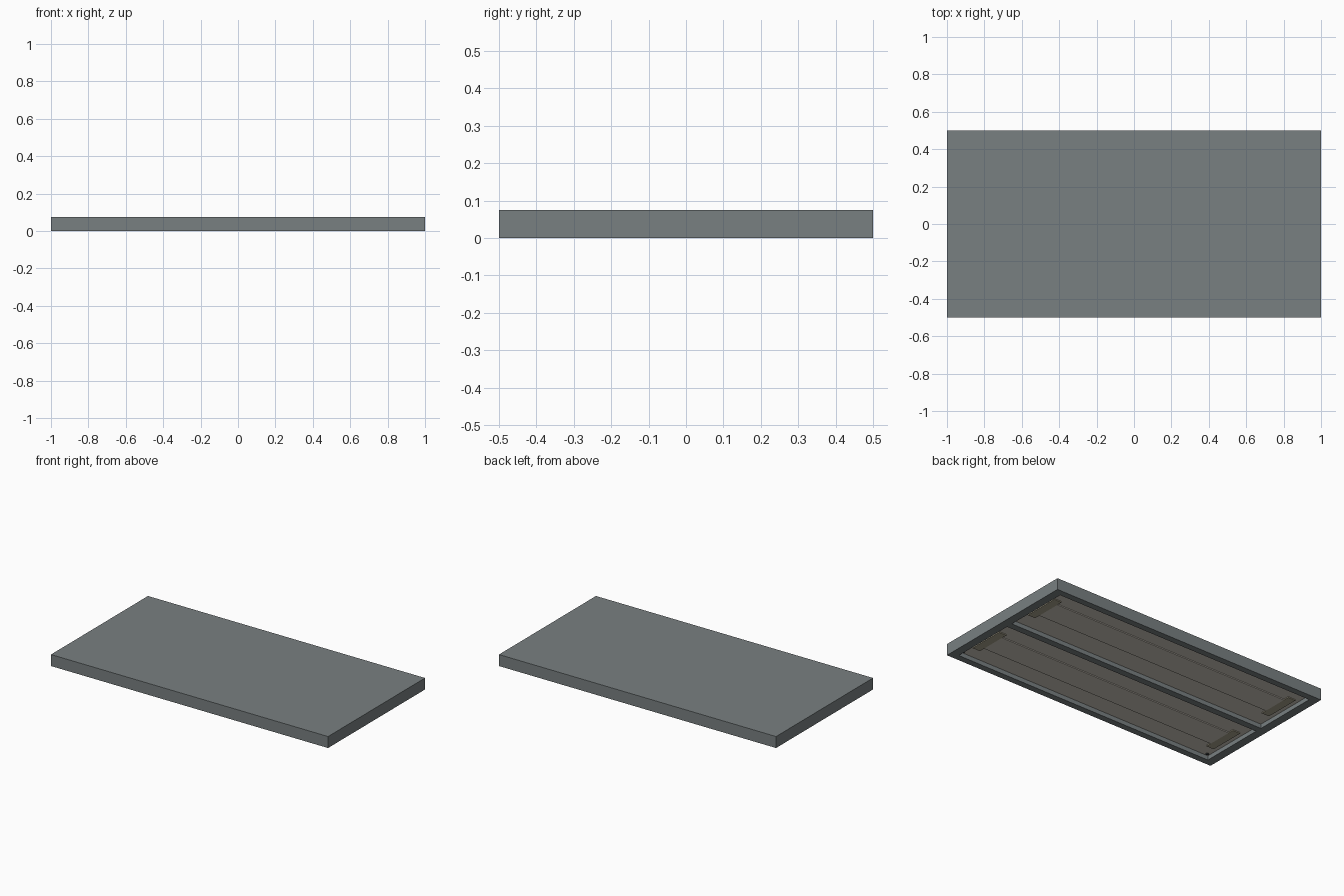
import bpy, bmesh
from mathutils import Matrix

if "Cube" in bpy.data.objects:
    bpy.data.objects.remove(bpy.data.objects["Cube"])


def material(name, rgb):
    m = bpy.data.materials.new(name)
    m.diffuse_color = (*rgb, 1)
    m.use_nodes = True
    m.node_tree.nodes["Principled BSDF"].inputs["Base Color"].default_value = m.diffuse_color
    return m


GREY = material("slate grey", (0.19, 0.215, 0.22))
CREAM = material("warm cream", (0.62, 0.58, 0.51))
OLIVE = material("dull khaki", (0.40, 0.37, 0.27))
DARK = material("dark steel", (0.05, 0.055, 0.06))


def finish(name, bm, mat):
    mesh = bpy.data.meshes.new(name)
    bm.to_mesh(mesh)
    bm.free()
    ob = bpy.data.objects.new(name, mesh)
    bpy.context.collection.objects.link(ob)
    mesh.materials.append(mat)
    return ob


def box(name, x0, x1, y0, y1, z0, z1, mat):
    bm = bmesh.new()
    m = Matrix.Translation(((x0 + x1) / 2, (y0 + y1) / 2, (z0 + z1) / 2)) \
        @ Matrix.Diagonal((x1 - x0, y1 - y0, z1 - z0, 1))
    bmesh.ops.create_cube(bm, size=1, matrix=m)
    return finish(name, bm, mat)


HEIGHT, FLOOR = 0.075, 0.03
PX, PY0, PY1 = 0.945, 0.022, 0.458   # pocket limits

# Housing: a flat slab with two long pockets cut into the underside
housing = box("housing", -1, 1, -0.5, 0.5, 0, HEIGHT, GREY)
for s in (-1, 1):
    ya, yb = sorted((s * PY0, s * PY1))
    cutter = box("pocket_cutter", -PX, PX, ya, yb, -0.05, FLOOR, GREY)
    cutter.hide_render = True
    mod = housing.modifiers.new("pocket", 'BOOLEAN')
    mod.operation = 'DIFFERENCE'
    mod.solver = 'EXACT'
    mod.object = cutter
    bpy.context.view_layer.objects.active = housing
    bpy.ops.object.modifier_apply(modifier=mod.name)
    bpy.data.objects.remove(cutter)

for s, side in ((-1, "front"), (1, "back")):
    # Pale panel lining each pocket
    ya, yb = sorted((s * PY0, s * PY1))
    box(side + "_panel", -PX, PX, ya, yb, FLOOR - 0.002, FLOOR + 0.002, CREAM)

    # Long raised strip
    yc = s * 0.25
    box(side + "_strip", -0.86, 0.86, yc - 0.082, yc + 0.082,
        FLOOR - 0.008, FLOOR, CREAM)

    for e, end in ((-1, "left"), (1, "right")):
        # Holder block at each end of the strip
        xa, xb = sorted((e * 0.86, e * 0.915))
        box(f"{side}_{end}_holder", xa, xb, yc - 0.12, yc + 0.12,
            FLOOR - 0.008, FLOOR, OLIVE)

        # Small corner fixing
        bm = bmesh.new()
        bmesh.ops.create_cone(
            bm, cap_ends=True, segments=12, radius1=0.009, radius2=0.009,
            depth=0.008,
            matrix=Matrix.Translation((e * 0.925, s * 0.44, FLOOR - 0.004)))
        finish(f"{side}_{end}_fixing", bm, DARK)
